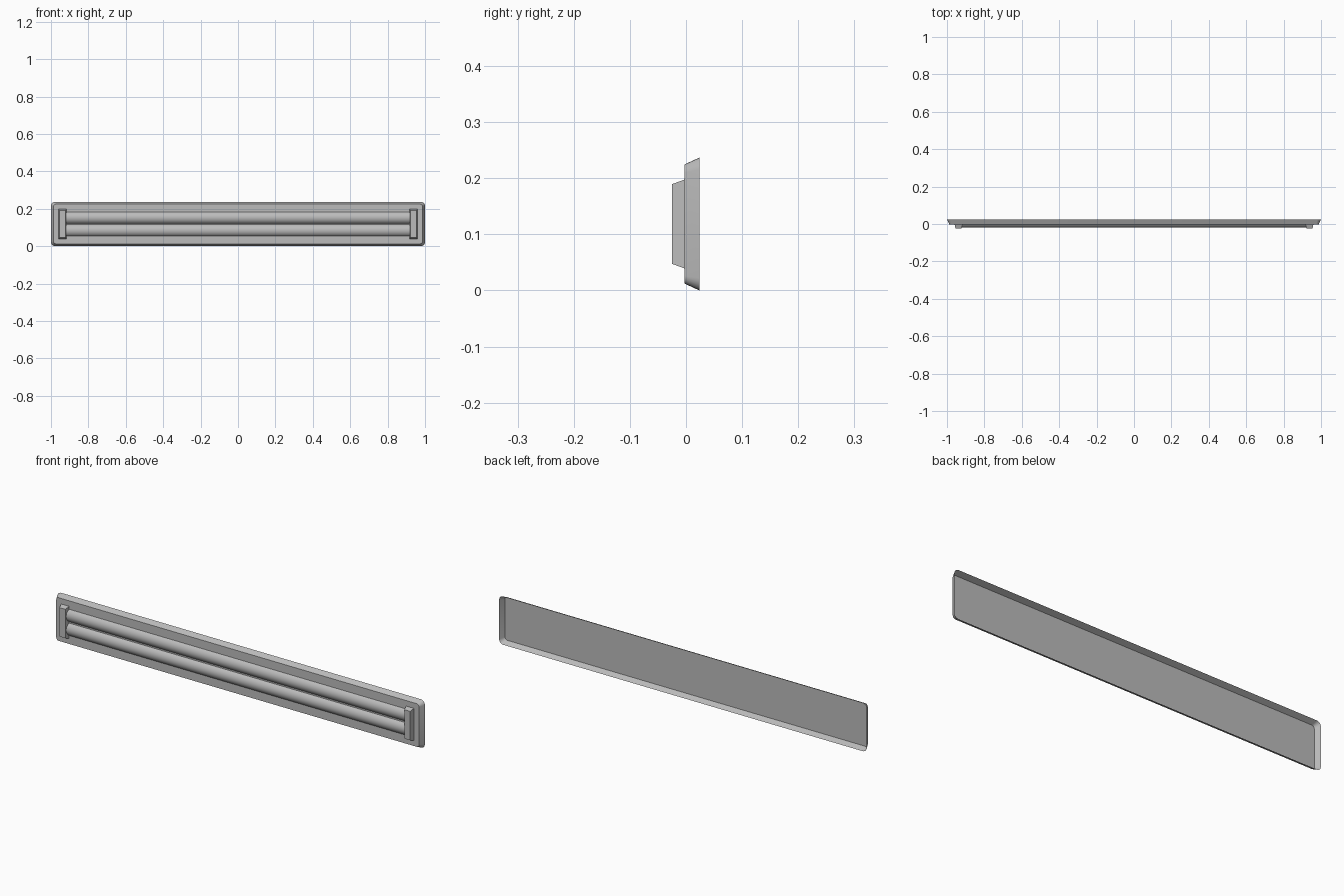
import bpy, bmesh, math

if "Cube" in bpy.data.objects:
    bpy.data.objects.remove(bpy.data.objects["Cube"])

MID_Z = 0.1185      # height of the centre line
PLATE_Y = -0.003    # front plane of the housing

grey = bpy.data.materials.new("light grey metal")
grey.use_nodes = True
colour = (0.5, 0.5, 0.5, 1)
grey.diffuse_color = colour
grey.node_tree.nodes["Principled BSDF"].inputs["Base Color"].default_value = colour


def finish(name, bm, angle=40):
    """Turn a bmesh into a shaded object."""
    mesh = bpy.data.meshes.new(name)
    bm.to_mesh(mesh)
    bm.free()
    mesh.materials.append(grey)
    obj = bpy.data.objects.new(name, mesh)
    bpy.context.collection.objects.link(obj)
    bpy.ops.object.select_all(action='DESELECT')
    bpy.context.view_layer.objects.active = obj
    obj.select_set(True)
    bpy.ops.object.shade_smooth_by_angle(angle=math.radians(angle))
    return obj


def rounded_loop(bm, half_x, half_z, radius, y, steps=5):
    """Ring of vertices around a rounded rectangle, facing the front."""
    ring = []
    for quarter, (sx, sz) in enumerate([(1, 1), (-1, 1), (-1, -1), (1, -1)]):
        for i in range(steps + 1):
            a = (quarter + i / steps) * math.pi / 2
            ring.append(bm.verts.new((sx * (half_x - radius) + radius * math.cos(a), y,
                                      MID_Z + sz * (half_z - radius) + radius * math.sin(a))))
    return ring


def bridge(bm, a, b, closed=True):
    """Strip of quads between two rows of vertices."""
    for i in range(len(a) if closed else len(a) - 1):
        j = (i + 1) % len(a)
        bm.faces.new((a[i], a[j], b[j], b[i]))


# Housing: shallow tray, open at the back, with sloping walls
bm = bmesh.new()
rim = rounded_loop(bm, 1.0, MID_Z, 0.022, 0.024)
front = rounded_loop(bm, 0.987, 0.106, 0.014, PLATE_Y)
bridge(bm, rim, front)
bm.faces.new(front)
bmesh.ops.recalc_face_normals(bm, faces=bm.faces)
if max(bm.faces, key=lambda f: f.calc_area()).normal.y > 0:
    bmesh.ops.reverse_faces(bm, faces=bm.faces)
finish("housing", bm)

# Lamp tubes: shallow arcs standing out of the housing
for name, offset in (("upper_tube", 0.034), ("lower_tube", -0.034)):
    bm = bmesh.new()
    rows = []
    for x in (-0.93, 0.93):
        row = []
        for i in range(17):
            a = math.radians(-58 + 116 * i / 16)
            y = PLATE_Y - 0.036 * (math.cos(a) - math.cos(math.radians(58)))
            row.append(bm.verts.new((x, y, MID_Z + offset + 0.036 * math.sin(a))))
        rows.append(row)
    bridge(bm, rows[1], rows[0], closed=False)
    bm.faces.new(rows[0])
    bm.faces.new(rows[1][::-1])
    bmesh.ops.recalc_face_normals(bm, faces=bm.faces)
    finish(name, bm)

# End holders: tapered blocks gripping both tubes
for name, side in (("left_holder", 1), ("right_holder", -1)):
    bm = bmesh.new()
    bmesh.ops.create_cube(bm, size=1)
    for v in bm.verts:
        is_front = v.co.y < 0
        half_x, half_z = (0.016, 0.071) if is_front else (0.021, 0.079)
        v.co = (side * 0.938 + math.copysign(half_x, v.co.x),
                -0.025 if is_front else PLATE_Y,
                MID_Z + math.copysign(half_z, v.co.z))
    finish(name, bm, 20)
